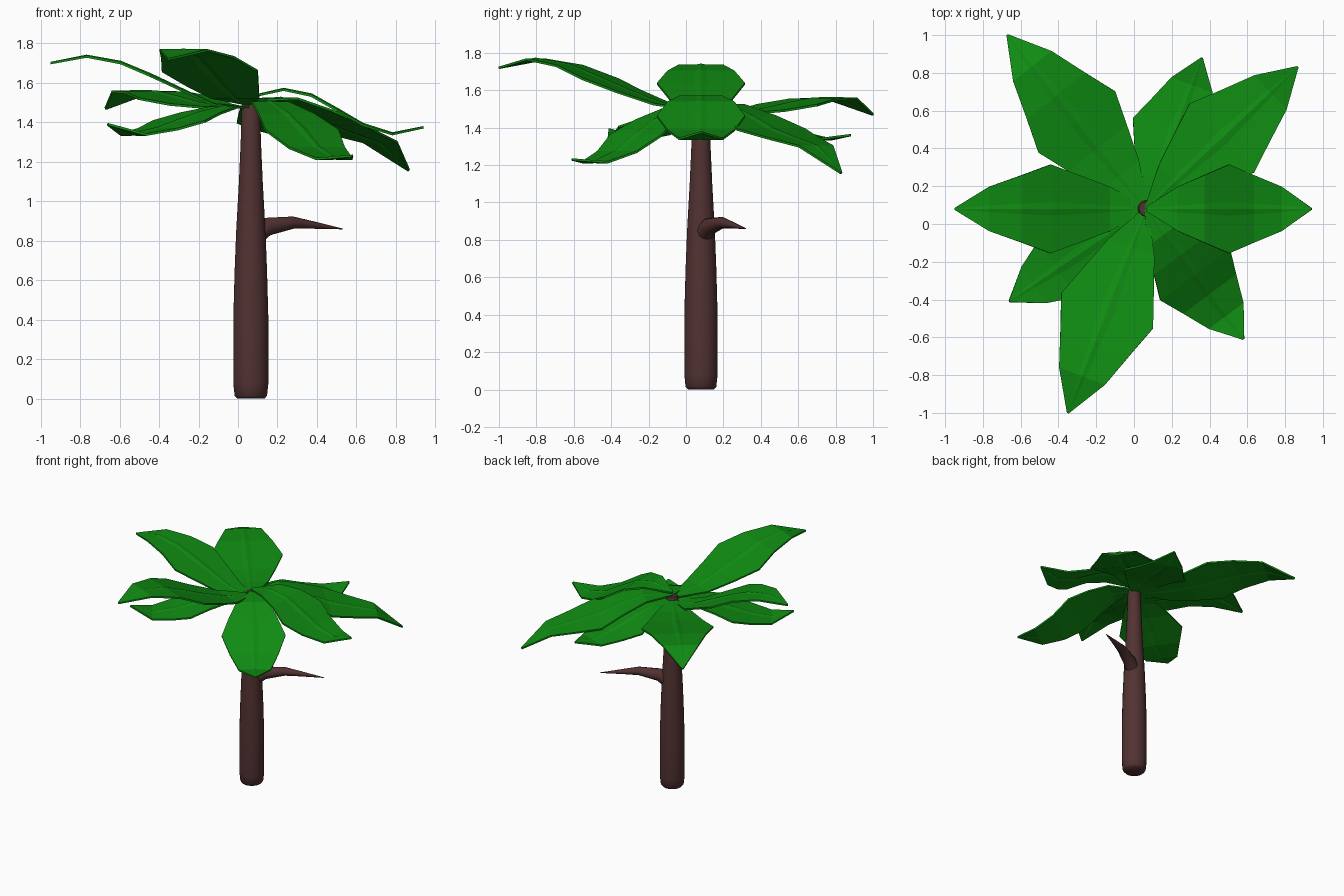
import bpy, bmesh, math
from mathutils import Vector

if "Cube" in bpy.data.objects:
    bpy.data.objects.remove(bpy.data.objects["Cube"])

CX, CY = 0.065, 0.08          # trunk axis


def material(name, rgb):
    m = bpy.data.materials.new(name)
    m.diffuse_color = (*rgb, 1)
    m.use_nodes = True
    m.node_tree.nodes["Principled BSDF"].inputs["Base Color"].default_value = m.diffuse_color
    return m


BARK = material("bark", (0.085, 0.032, 0.032))
GREEN = material("leaf_green", (0.005, 0.26, 0.006))


def add_object(name, bm, mat):
    bmesh.ops.recalc_face_normals(bm, faces=bm.faces)
    me = bpy.data.meshes.new(name)
    bm.to_mesh(me)
    bm.free()
    me.materials.append(mat)
    ob = bpy.data.objects.new(name, me)
    bpy.context.collection.objects.link(ob)
    return ob


def tube(name, path, sides, mat):
    """Closed tube through (point, radius) stations."""
    bm = bmesh.new()
    pts = [Vector(p) for p, r in path]
    rings = []
    for i, (p, r) in enumerate(path):
        d = pts[min(i + 1, len(pts) - 1)] - pts[max(i - 1, 0)]
        u = d.cross(Vector((0.46, -0.89, 0))).normalized()
        v = d.cross(u).normalized()
        rings.append([bm.verts.new(pts[i] + r * (math.cos(a) * u + math.sin(a) * v))
                      for a in (2 * math.pi * k / sides for k in range(sides))])
    for a, b in zip(rings, rings[1:]):
        for k in range(sides):
            n = (k + 1) % sides
            bm.faces.new((a[k], a[n], b[n], b[k]))
    bm.faces.new(rings[0])
    bm.faces.new(rings[-1])
    ob = add_object(name, bm, mat)
    bpy.context.view_layer.objects.active = ob
    ob.select_set(True)
    bpy.ops.object.shade_smooth_by_angle(angle=math.radians(50))
    ob.select_set(False)
    return ob


# Tapered trunk and its single side branch
profile = [(0, .07), (.015, .083), (.08, .09), (.4, .09), (.65, .083), (.85, .075),
           (1.1, .061), (1.3, .052), (1.48, .047), (1.51, .038)]
tube("trunk", [((CX, CY, z), r) for z, r in profile], 20, BARK)

branch = [(.04, .79, .055), (.09, .83, .052), (.15, .872, .046), (.28, .892, .031),
          (.38, .88, .019), (.53, .86, .002)]
tube("branch", [((x, CY + (x - CX) * .516, z), r) for x, z, r in branch], 12, BARK)

# Leaf stations: fraction along the leaf and relative half width
STATIONS = [(0, .05), (.19, .5), (.35, .76), (.5, 1), (.65, .76), (.82, .5), (1, .02)]


def leaf(name, tip, half, heights):
    axis = Vector((tip[0] - CX, tip[1] - CY, 0))
    side = Vector((-axis.y, axis.x, 0)).normalized()
    bm = bmesh.new()
    rows = []
    for (t, w), z in zip(STATIONS, heights):
        mid = Vector((CX, CY, z)) + axis * t
        rows.append([bm.verts.new(mid + side * half * w * s + Vector((0, 0, dz)))
                     for s, dz in ((-1, 0), (-.15, 0), (0, .008 * w), (.15, 0), (1, 0))])
    for a, b in zip(rows, rows[1:]):
        for k in range(4):
            bm.faces.new((a[k], a[k + 1], b[k + 1], b[k]))
    ob = add_object(name, bm, GREEN)
    mod = ob.modifiers.new("thickness", 'SOLIDIFY')
    mod.thickness = .012
    mod.offset = 0


# Eight leaves: tip position, half width, heights from base to tip
leaf("leaf_left", (-.95, .08), .235, (1.47, 1.49, 1.565, 1.635, 1.70, 1.733, 1.70))
leaf("leaf_right", (.94, .08), .235, (1.53, 1.565, 1.535, 1.46, 1.385, 1.34, 1.375))
leaf("leaf_back_left", (-.67, 1.0), .26, (1.48, 1.475, 1.49, 1.52, 1.55, 1.555, 1.47))
leaf("leaf_back", (.36, .88), .233, (1.48, 1.47, 1.44, 1.40, 1.365, 1.337, 1.36))
leaf("leaf_back_right", (.865, .83), .25, (1.51, 1.52, 1.46, 1.39, 1.345, 1.30, 1.157))
leaf("leaf_front_right", (.58, -.61), .23, (1.51, 1.50, 1.44, 1.36, 1.27, 1.215, 1.23))
leaf("leaf_front", (-.35, -1.0), .26, (1.49, 1.525, 1.59, 1.66, 1.73, 1.765, 1.72))
leaf("leaf_front_left", (-.66, -.41), .235, (1.48, 1.475, 1.445, 1.405, 1.365, 1.338, 1.39))
